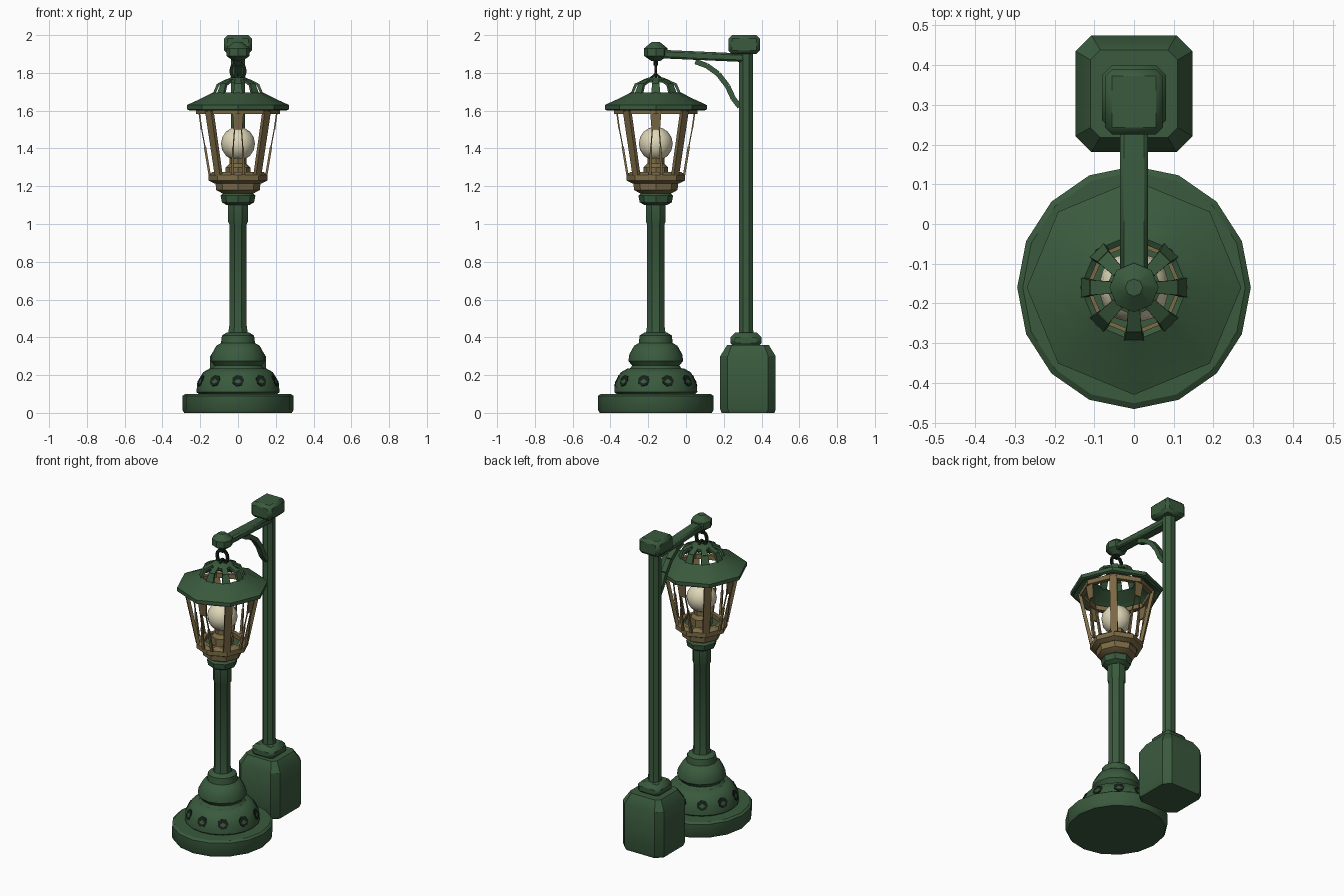
import bpy, bmesh
from math import sin, cos, pi, radians
from mathutils import Vector, Matrix

cube = bpy.data.objects.get("Cube")
if cube:
    bpy.data.objects.remove(cube)


def material(name, rgb):
    m = bpy.data.materials.new(name)
    m.use_nodes = True
    m.diffuse_color = (*rgb, 1)
    bsdf = next(n for n in m.node_tree.nodes if n.type == 'BSDF_PRINCIPLED')
    bsdf.inputs["Base Color"].default_value = (*rgb, 1)
    return m


GREEN = material("dark green paint", (0.042, 0.102, 0.047))
BRASS = material("aged brass", (0.20, 0.145, 0.06))
CREAM = material("cream bulb", (0.74, 0.68, 0.48))
DARK = material("blackened iron", (0.008, 0.016, 0.010))

LAMP = Vector((0, -0.16, 0))
POST = Vector((0, 0.318, 0))


def finish(name, bm, mat, bevel=0, angle=32):
    bmesh.ops.recalc_face_normals(bm, faces=bm.faces)
    me = bpy.data.meshes.new(name)
    bm.to_mesh(me)
    bm.free()
    me.materials.append(mat)
    ob = bpy.data.objects.new(name, me)
    bpy.context.collection.objects.link(ob)
    if bevel:
        mod = ob.modifiers.new("Bevel", 'BEVEL')
        mod.width, mod.segments, mod.limit_method = bevel, 1, 'ANGLE'
    bpy.ops.object.select_all(action='DESELECT')
    ob.select_set(True)
    bpy.context.view_layer.objects.active = ob
    bpy.ops.object.shade_smooth_by_angle(angle=radians(angle))
    return ob


def lathe(name, profile, mat, centre=LAMP, sides=8, closed=False, turn=0, sy=1):
    """Spin (radius, height) pairs; closed makes a hollow ring, else ends are capped."""
    bm = bmesh.new()
    rings = []
    for r, z in profile:
        angles = [2 * pi * i / sides + turn for i in range(sides)]
        rings.append([bm.verts.new(centre + Vector((r * cos(a), r * sy * sin(a), z)))
                      for a in angles])
    pairs = list(zip(rings, rings[1:]))
    if closed:
        pairs.append((rings[-1], rings[0]))
    else:
        bm.faces.new(rings[0])
        bm.faces.new(rings[-1])
    for lo, hi in pairs:
        for i in range(sides):
            j = (i + 1) % sides
            bm.faces.new((lo[i], lo[j], hi[j], hi[i]))
    return finish(name, bm, mat)


def add_bar(bm, p, q, side, width, depth, end_width=None):
    """Rectangular bar from p to q, its width lying along the side direction."""
    p, q, side = Vector(p), Vector(q), Vector(side)
    normal = (q - p).cross(side).normalized()
    ends = []
    for c, w in ((p, width), (q, end_width or width)):
        ends.append([bm.verts.new(c + side * w / 2 * a + normal * depth / 2 * b)
                     for a, b in ((-1, -1), (1, -1), (1, 1), (-1, 1))])
    for e in ends:
        bm.faces.new(e)
    for i in range(4):
        j = (i + 1) % 4
        bm.faces.new((ends[0][i], ends[0][j], ends[1][j], ends[1][i]))


def polar(a, r, z):
    return LAMP + Vector((r * cos(a), r * sin(a), z))


def block(name, centre, size, mat, bevel):
    bm = bmesh.new()
    bmesh.ops.create_cube(bm, size=1)
    bmesh.ops.scale(bm, vec=size, verts=bm.verts)
    bmesh.ops.translate(bm, vec=centre, verts=bm.verts)
    return finish(name, bm, mat, bevel)


# Lamp pedestal
lathe("base_disc", [(0.285, 0), (0.294, 0.015), (0.294, 0.09), (0.28, 0.10)],
      GREEN, sides=16, sy=1.04)
lathe("pierced_skirt", [(0.195, 0.09), (0.22, 0.11), (0.215, 0.165), (0.185, 0.215), (0.15, 0.235)],
      GREEN, sides=20)
lathe("pedestal_bell", [(0.15, 0.22), (0.125, 0.25), (0.145, 0.275), (0.14, 0.31),
                        (0.115, 0.355), (0.09, 0.37), (0.085, 0.41), (0.06, 0.425)],
      GREEN, sides=12)

# Dark openings round the skirt
bm = bmesh.new()
for i in range(10):
    a = 2 * pi * i / 10 - pi / 2
    tilt = (Matrix.Translation(polar(a, 0.205, 0.17)) @ Matrix.Rotation(a, 4, 'Z')
            @ Matrix.Rotation(radians(68), 4, 'Y'))
    bmesh.ops.create_cone(bm, cap_ends=True, segments=7, radius1=0.033, radius2=0.033,
                          depth=0.009, matrix=tilt)
finish("skirt_openings", bm, DARK)

# Lamp column and collar
lathe("column", [(0.058, 0.41), (0.05, 0.46), (0.05, 1.0), (0.056, 1.01), (0.056, 1.12)],
      GREEN, turn=pi / 8)
lathe("column_collar", [(0.06, 1.10), (0.085, 1.115), (0.092, 1.15), (0.075, 1.165)], GREEN)

# Lantern cup, ring and floor
lathe("lantern_cup", [(0.07, 1.155), (0.115, 1.18), (0.12, 1.225)], BRASS)
lathe("lantern_ring", [(0.125, 1.215), (0.155, 1.23), (0.155, 1.26), (0.135, 1.275), (0.11, 1.275),
                       (0.11, 1.22)], BRASS, closed=True)
lathe("lantern_floor", [(0.112, 1.24), (0.112, 1.25)], GREEN)
lathe("lantern_top_rim", [(0.195, 1.583), (0.222, 1.583), (0.222, 1.612), (0.195, 1.612)],
      BRASS, closed=True)

# Lantern frame: sturdy diagonal bars, slender forked bars between them
bm = bmesh.new()
for i in range(8):
    a = i * pi / 4
    side = Vector((-sin(a), cos(a), 0))
    if i % 2:
        add_bar(bm, polar(a, 0.145, 1.26), polar(a, 0.215, 1.60), side, 0.04, 0.02, 0.045)
    else:
        add_bar(bm, polar(a, 0.193, 1.50), polar(a, 0.207, 1.60), side, 0.045, 0.008, 0.06)
        for s in (-1, 1):
            add_bar(bm, polar(a, 0.15, 1.26) + side * 0.03 * s,
                    polar(a, 0.175, 1.41) + side * 0.025 * s, side, 0.016, 0.012, 0.01)
            add_bar(bm, polar(a, 0.175, 1.41) + side * 0.025 * s,
                    polar(a, 0.193, 1.505) + side * 0.018 * s, side, 0.006, 0.006)
finish("lantern_bars", bm, BRASS)

# Bulb and holder
lathe("bulb_holder", [(0.065, 1.25), (0.065, 1.30), (0.045, 1.32), (0.045, 1.36)], BRASS)
bm = bmesh.new()
bmesh.ops.create_uvsphere(bm, u_segments=12, v_segments=8, radius=0.09,
                          matrix=Matrix.Translation(LAMP + Vector((0, 0, 1.425))))
finish("bulb", bm, CREAM, angle=50)

# Roof shell, vent ribs and crown
lathe("roof", [(0.255, 1.60), (0.27, 1.607), (0.27, 1.63), (0.20, 1.662), (0.135, 1.695),
               (0.12, 1.685), (0.19, 1.645), (0.245, 1.615)], GREEN, closed=True)
bm = bmesh.new()
for i in range(8):
    a = i * pi / 4
    side = (-sin(a), cos(a), 0)
    add_bar(bm, polar(a, 0.128, 1.685), polar(a, 0.105, 1.74), side, 0.05, 0.014, 0.038)
    add_bar(bm, polar(a, 0.107, 1.737), polar(a, 0.055, 1.762), side, 0.038, 0.014, 0.03)
finish("roof_vent_ribs", bm, GREEN)
lathe("roof_crown", [(0.07, 1.748), (0.07, 1.762), (0.04, 1.775)], GREEN)

# Hanging hook
bm = bmesh.new()
for i in range(12):
    a, b = 2 * pi * i / 12, 2 * pi * (i + 1) / 12
    p, q = [LAMP + Vector((0.038 * cos(t), 0, 1.81 + 0.045 * sin(t))) for t in (a, b)]
    add_bar(bm, p, q, (0, 1, 0), 0.014, 0.016)
for s in (-1, 1):
    add_bar(bm, LAMP + Vector((0, 0.035 * s, 1.765)), LAMP + Vector((0, 0, 1.795)),
            (1, 0, 0), 0.012, 0.012)
add_bar(bm, LAMP + Vector((0, 0, 1.84)), LAMP + Vector((0, 0, 1.89)), (1, 0, 0), 0.025, 0.025)
finish("hook", bm, DARK)

# Arm with faceted end knob
lathe("arm_knob", [(0.022, 1.862), (0.062, 1.89), (0.062, 1.93), (0.022, 1.963)], GREEN)
bm = bmesh.new()
add_bar(bm, (0, -0.14, 1.90), (0, 0.31, 1.88), (1, 0, 0), 0.07, 0.045)
finish("arm", bm, GREEN, bevel=0.01)

# Curved brace under the arm
path = [(0.05, 1.86), (0.11, 1.838), (0.17, 1.795), (0.22, 1.73), (0.25, 1.665), (0.285, 1.62)]
bm = bmesh.new()
for (y0, z0), (y1, z1) in zip(path, path[1:]):
    add_bar(bm, (0, y0, z0), (0, y1, z1), (1, 0, 0), 0.035, 0.028)
finish("arm_brace", bm, GREEN)

# Rear post
lathe("post_shaft", [(0.043, 0.40), (0.040, 0.46), (0.040, 1.92)], GREEN, POST, turn=pi / 8)
block("post_cap", (0, 0.308, 1.95), (0.146, 0.165, 0.10), GREEN, 0.018)
block("post_collar", (0, POST.y, 0.385), (0.16, 0.165, 0.08), GREEN, 0.025)

# Rear footing: chamfered block with sloping shoulders
bm = bmesh.new()
rings = []
for z, h, c in ((0, 0.14, 0.04), (0.02, 0.147, 0.04), (0.30, 0.147, 0.04), (0.36, 0.11, 0.025)):
    k = h - c
    corners = ((h, -k), (h, k), (k, h), (-k, h), (-h, k), (-h, -k), (-k, -h), (k, -h))
    rings.append([bm.verts.new((x, y + 0.328, z)) for x, y in corners])
bm.faces.new(rings[0])
bm.faces.new(rings[-1])
for lo, hi in zip(rings, rings[1:]):
    for i in range(8):
        j = (i + 1) % 8
        bm.faces.new((lo[i], lo[j], hi[j], hi[i]))
finish("post_footing", bm, GREEN)
